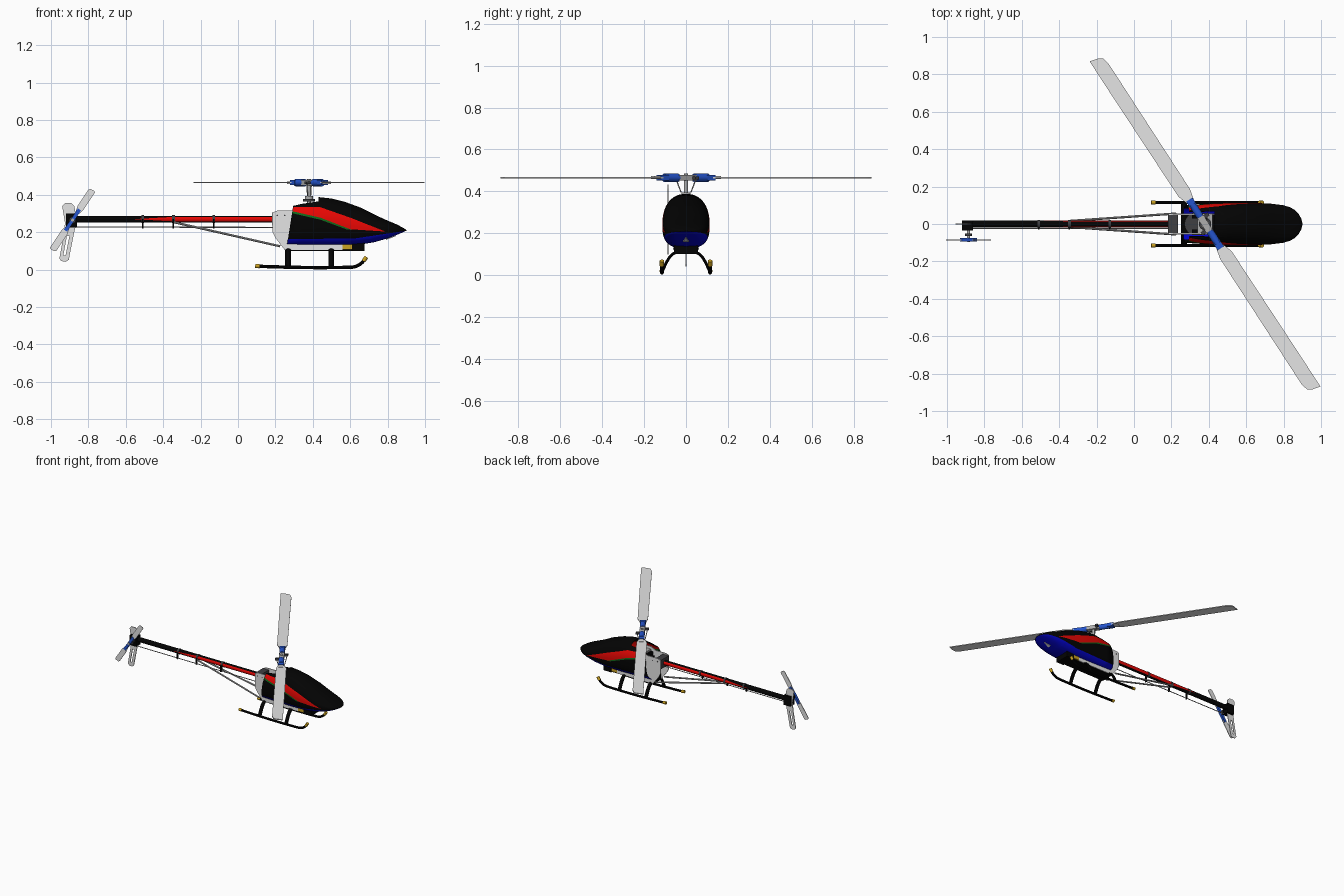
import bpy, bmesh
from math import cos, sin, pi, radians, copysign
from mathutils import Matrix, Vector

if "Cube" in bpy.data.objects:
    bpy.data.objects.remove(bpy.data.objects["Cube"])

def material(name, *rgb):
    m = bpy.data.materials.new(name)
    m.use_nodes = True
    m.diffuse_color = (*rgb, 1)
    m.node_tree.nodes["Principled BSDF"].inputs["Base Color"].default_value = (*rgb, 1)
    return m

BLACK = material("black", .001, .001, .001)
RED = material("red", .8, .002, .001)
BLUE = material("deep blue", .001, .001, .62)
GREEN = material("green", .005, .14, .01)
LIGHT = material("light grey", .78, .78, .78)
STEEL = material("steel grey", .42, .42, .42)
DARK = material("dark grey", .05, .05, .055)
ANODISED = material("bright blue", .018, .09, .62)
GOLD = material("gold", .6, .36, .015)

def add_mesh(name, me, *mats):
    for m in mats:
        me.materials.append(m)
    ob = bpy.data.objects.new(name, me)
    bpy.context.collection.objects.link(ob)
    me.shade_smooth()
    me.set_sharp_from_angle(angle=radians(35))
    return ob

def from_bmesh(name, bm, *mats):
    me = bpy.data.meshes.new(name)
    bm.to_mesh(me)
    bm.free()
    return add_mesh(name, me, *mats)

def box(name, lo, hi, mat, matrix=Matrix()):
    lo, hi = Vector(lo), Vector(hi)
    bm = bmesh.new()
    place = Matrix.Translation((lo + hi) / 2) @ Matrix.Diagonal((*(hi - lo), 1))
    bmesh.ops.create_cube(bm, size=1, matrix=matrix @ place)
    return from_bmesh(name, bm, mat)

def cylinder(a, b, r, sides=16):
    a, b = Vector(a), Vector(b)
    turn = Vector((0, 0, 1)).rotation_difference(b - a).to_matrix().to_4x4()
    bm = bmesh.new()
    bmesh.ops.create_cone(bm, cap_ends=True, segments=sides, radius1=r, radius2=r,
                          depth=(b - a).length, matrix=Matrix.Translation((a + b) / 2) @ turn)
    return bm

def rod(name, a, b, r, mat, sides=16):
    return from_bmesh(name, cylinder(a, b, r, sides), mat)

def curve(name, kind, outlines, mat, matrix=Matrix(), **settings):
    cu = bpy.data.curves.new(name, "CURVE")
    for key, value in settings.items():
        setattr(cu, key, value)
    for pts in outlines:
        sp = cu.splines.new(kind)
        sp.points.add(len(pts) - 1)
        for p, co in zip(sp.points, pts):
            p.co = (*co, 1)
        sp.use_cyclic_u, sp.use_endpoint_u, sp.order_u = kind == "POLY", True, 3
    tmp = bpy.data.objects.new(name, cu)
    bpy.context.collection.objects.link(tmp)
    dg = bpy.context.evaluated_depsgraph_get()
    me = bpy.data.meshes.new_from_object(tmp.evaluated_get(dg))
    bpy.data.objects.remove(tmp)
    me.transform(matrix)
    return add_mesh(name, me, mat)

def tube(name, pts, r, mat):
    return curve(name, "NURBS", [pts], mat, dimensions="3D", bevel_depth=r,
                 bevel_resolution=2, use_fill_caps=True)

def plate(name, outlines, thick, mat, matrix):
    # first outline is the edge, any others are holes
    flat = [[(x, y, 0) for x, y in pts] for pts in outlines]
    return curve(name, "POLY", flat, mat, matrix, dimensions="2D", fill_mode="BOTH",
                 extrude=thick / 2)

def upright(x, y, z):
    return Matrix.Translation((x, y, z)) @ Matrix.Rotation(pi / 2, 4, "X")

def line_at(pts, x):
    for (x0, z0), (x1, z1) in zip(pts, pts[1:]):
        if x <= x1:
            break
    return z0 + (z1 - z0) * (x - x0) / (x1 - x0)

def cut(bm, co, no, **kw):
    bmesh.ops.bisect_plane(bm, geom=bm.verts[:] + bm.edges[:] + bm.faces[:],
                           plane_co=co, plane_no=no, **kw)

# Canopy: lofted stations (x, top, bottom, half width) and stripe edges (x, z)
STATIONS = ((.24, .355, .13, .098), (.34, .376, .129, .105), (.43, .388, .128, .11),
            (.5, .38, .128, .112), (.57, .363, .129, .113), (.66, .33, .135, .112),
            (.73, .294, .147, .109), (.8, .262, .167, .1), (.835, .248, .18, .089),
            (.86, .236, .19, .075), (.88, .225, .199, .054), (.895, .216, .206, .028),
            (.9, .211, .208, .006))
RED_TOP = [(.24, .337), (.44, .334), (.6, .278), (.78, .207)]
RED_LOW = [(.24, .324), (.44, .278), (.6, .216), (.78, .204)]
GREEN_LOW = [(.24, .313), (.44, .267), (.6, .208)]
BLUE_TOP = [(.24, .164), (.62, .166), (.9, .208)]
bm = bmesh.new()
rings = []
for x, top, bottom, width in STATIONS:
    rings.append([])
    for k in range(48):
        c, d = cos(k * pi / 24), sin(k * pi / 24)
        e = 2 / 2.2 if d > 0 else 2 / 3
        z = (top + bottom) / 2 + copysign(abs(d) ** e, d) * (top - bottom) / 2
        rings[-1].append(bm.verts.new((x, copysign(abs(c) ** e, c) * width, z)))
for r0, r1 in zip(rings, rings[1:]):
    for k in range(48):
        bm.faces.new((r0[k - 1], r1[k - 1], r1[k], r0[k]))
bm.faces.new(rings[-1])
cut(bm, (.262, 0, .13), (.23, 0, -.036), clear_inner=True)
for line in (RED_TOP, RED_LOW, GREEN_LOW, BLUE_TOP):
    for (x0, z0), (x1, z1) in zip(line, line[1:]):
        cut(bm, (x0, 0, z0), (z1 - z0, 0, x0 - x1))
# mast opening
for y in (-.068, .068):
    cut(bm, (0, y, 0), (0, 1, 0))
opening = [f for f in bm.faces for c in [f.calc_center_median()]
           if c.x < .43 and abs(c.y) < .068 and c.z > .3]
bmesh.ops.delete(bm, geom=opening, context="FACES")
bmesh.ops.recalc_face_normals(bm, faces=bm.faces[:])
for f in bm.faces:
    c = f.calc_center_median()
    if c.z < line_at(BLUE_TOP, c.x):
        f.material_index = 2
    elif c.x < .78 and line_at(RED_LOW, c.x) < c.z < line_at(RED_TOP, c.x):
        f.material_index = 1
    elif c.x < .6 and line_at(GREEN_LOW, c.x) < c.z < line_at(RED_LOW, c.x):
        f.material_index = 3
canopy = from_bmesh("canopy", bm, BLACK, RED, BLUE, GREEN)
canopy.modifiers.new("shell", "SOLIDIFY").thickness = .004
plate("nose_marking", [[(0, -.014), (.055, 0), (0, .014)]], .008, LIGHT,
      Matrix.Translation((.79, 0, .163)) @ Matrix.Rotation(radians(-20), 4, "Y"))

# Tail boom with tapered red side stripes
bm = cylinder((-.9, 0, .27), (.2, 0, .27), .018, 32)
for x in (-.56, -.34):
    cut(bm, (x, 0, 0), (1, 0, 0))
for dz in (-.0125, .0125):
    cut(bm, (0, 0, .27 + dz), (0, 0, 1))
    cut(bm, (-.56, 0, .27), (-dz, 0, .22))
for f in bm.faces:
    c = f.calc_center_median()
    if abs(c.z - .27) < .0125 * min(1, (c.x + .56) / .22) and abs(f.normal.x) < .5:
        f.material_index = 1
from_bmesh("tail_boom", bm, BLACK, RED)
for i, x in enumerate((-.51, -.345, -.13)):
    rod(f"boom_clamp_{i}", (x - .007, 0, .27), (x + .007, 0, .27), .021, DARK)
    box(f"pushrod_guide_{i}", (x - .004, -.03, .22), (x + .004, -.015, .27), BLACK)
rod("tail_pushrod", (-.88, -.024, .228), (.2, -.024, .226), .003, STEEL, 8)

# Tail gearbox, fin and tail rotor
box("tail_gearbox", (-.92, -.035, .225), (-.86, .02, .3), BLACK)
rod("tail_shaft", (-.885, -.095, .265), (-.885, -.03, .265), .009, STEEL)
rod("tail_pitch_slider", (-.885, -.065, .265), (-.885, -.05, .265), .018, DARK)
plate("tail_fin", [
    [(-.94, .34), (-.925, .355), (-.89, .355), (-.875, .34), (-.862, .26), (-.88, .18),
     (-.905, .052), (-.92, .042), (-.945, .046), (-.955, .06), (-.935, .17), (-.925, .25)],
    [(-.915, .18), (-.901, .18), (-.922, .075), (-.934, .075)]], .006, LIGHT, upright(0, 0, 0))
for i in range(2):
    spin = upright(-.885, -.085, .265) @ Matrix.Rotation(radians(56.5) + i * pi, 4, "Z")
    plate(f"tail_blade_{i}", [[(.05, -.012), (.08, -.019), (.19, -.019), (.194, -.01), (.192, .012),
                               (.182, .019), (.08, .019), (.05, .012)]], .005, LIGHT, spin)
    box(f"tail_grip_{i}", (0, -.01, -.009), (.068, .01, .009), ANODISED, spin)

# Main rotor
for i in range(2):
    spin = Matrix.Translation((.38, 0, .465)) @ Matrix.Rotation(radians(123) + i * pi, 4, "Z")
    plate(f"main_blade_{i}", [[(.14, .02), (.2, .04), (.9, .044), (1.065, .044), (1.053, -.005),
                               (1.04, -.024), (1, -.034), (.2, -.034), (.14, -.02)]], .006, LIGHT, spin)
    box(f"blade_root_{i}", (.13, -.016, -.007), (.19, .016, .007), LIGHT, spin)
    rod(f"blade_grip_{i}", spin @ Vector((.045, 0, 0)), spin @ Vector((.125, 0, 0)), .02, ANODISED)
    box(f"grip_jaw_{i}", (.11, -.02, -.013), (.155, .02, .013), ANODISED, spin)
    box(f"pitch_arm_{i}", (.025, -.045, -.008), (.045, 0, .006), DARK, spin)
    rod(f"pitch_link_{i}", spin @ Vector((.035, -.038, 0)), spin @ Vector((.015, -.02, -.07)),
        .003, STEEL, 8)
    box(f"hub_side_{i}", (0, -.018, -.014), (.05, .018, .014), STEEL, spin)
rod("mast", (.38, 0, .14), (.38, 0, .485), .01, STEEL)
rod("swashplate_lower", (.38, 0, .365), (.38, 0, .378), .033, DARK, 24)
rod("swashplate_upper", (.38, 0, .378), (.38, 0, .395), .022, STEEL, 24)

# Chassis and drive
for side, tag in ((-1, "right"), (1, "left")):
    plate(f"frame_plate_{tag}", [
        [(.185, .305), (.21, .315), (.3, .315), (.34, .335), (.42, .335), (.44, .2),
         (.56, .15), (.56, .105), (.25, .105), (.2, .17), (.185, .2)],
        [(.32, .3), (.4, .3), (.4, .22), (.32, .22)]], .006, LIGHT, upright(0, side * .052, 0))
    box(f"servo_{tag}", (.31, side * .03, .22), (.38, side * .06, .27), BLACK)
    rod(f"boom_strut_{tag}", (-.35, side * .016, .255), (.225, side * .056, .125), .006, STEEL, 10)
    for x in (.21, .25):
        rod(f"frame_bolt_{tag}", (x, side * .05, .29), (x, side * .057, .29), .004, DARK, 8)
box("boom_block", (.183, -.048, .235), (.235, .048, .305), DARK)
box("bearing_block", (.34, -.049, .3), (.42, .049, .315), STEEL)
box("gear_tray", (.25, -.05, .1), (.46, .05, .17), BLACK)
rod("main_gear", (.33, 0, .2), (.33, 0, .215), .06, DARK, 40)
box("battery", (.46, -.048, .1), (.61, .048, .15), BLACK)
box("front_tray", (.61, -.058, .1), (.675, .058, .15), BLACK)
box("speed_controller", (.56, -.057, .108), (.609, .057, .135), GOLD)

# Landing gear
for y, tag in ((-.115, "right"), (.115, "left")):
    tube(f"skid_{tag}", [(.11, y, .018), (.3, y, .011), (.56, y, .011), (.65, y, .015),
                         (.678, y, .055)], .009, BLACK)
    rod(f"skid_rear_tip_{tag}", (.092, y, .02), (.115, y, .018), .011, GOLD)
    rod(f"skid_front_tip_{tag}", (.672, y, .046), (.686, y, .068), .011, GOLD)
    for name, x in (("rear", .268), ("front", .498)):
        leg = tube(f"{name}_leg_{tag}", [(0, y * .25, .11), (0, y * .48, .112), (0, y * .8, .07),
                                         (0, y, .012)], .007, BLACK)
        leg.data.transform(Matrix.Translation((x, 0, 0)) @ Matrix.Diagonal((2.2, 1, 1, 1)))
